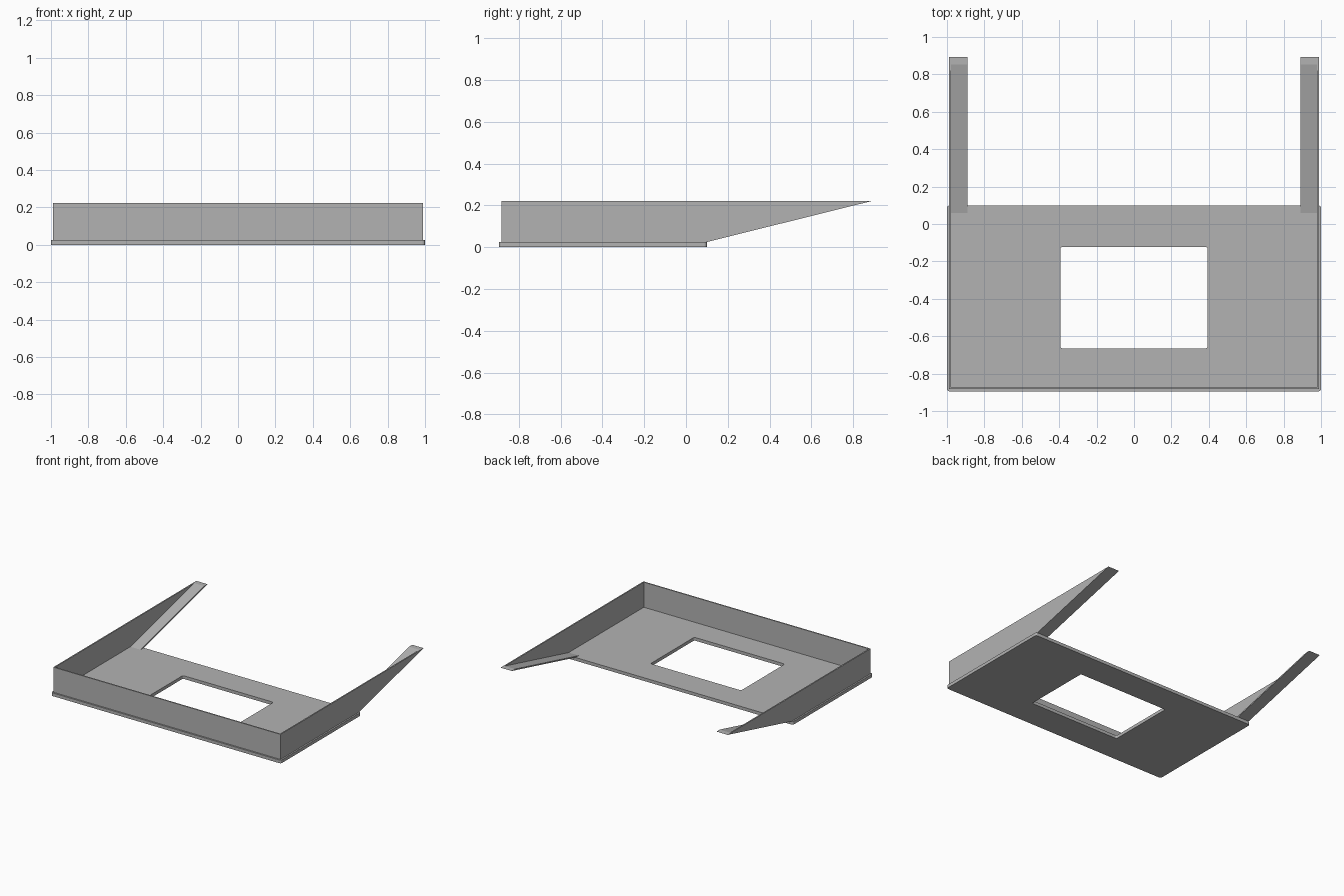
import bpy
import bmesh
from math import cos, sin, pi

if "Cube" in bpy.data.objects:
    bpy.data.objects.remove(bpy.data.objects["Cube"], do_unlink=True)

GREY = (0.45, 0.45, 0.45, 1)
grey = bpy.data.materials.new("plain grey")
grey.use_nodes = True
grey.diffuse_color = GREY
grey.node_tree.nodes["Principled BSDF"].inputs["Base Color"].default_value = GREY

FRONT, BACK = -0.895, 0.10      # base plate extent in y
THICK, TOP = 0.025, 0.222       # plate thickness, rim height
OUT, SHEET = 0.988, 0.01        # wall outer face, sheet thickness
TIP = 0.893                     # rear end of the arms


def finish(name, bm):
    bmesh.ops.recalc_face_normals(bm, faces=bm.faces)
    mesh = bpy.data.meshes.new(name)
    bm.to_mesh(mesh)
    bm.free()
    mesh.materials.append(grey)
    obj = bpy.data.objects.new(name, mesh)
    bpy.context.collection.objects.link(obj)
    return obj


def rounded_loop(bm, x, y0, y1, z, r, steps=4):
    """Rounded rectangle, symmetric in x."""
    corners = [(x - r, y1 - r), (r - x, y1 - r), (r - x, y0 + r), (x - r, y0 + r)]
    loop = []
    for i, (cx, cy) in enumerate(corners):
        for s in range(steps + 1):
            a = pi / 2 * (i + s / steps)
            loop.append(bm.verts.new((cx + r * cos(a), cy + r * sin(a), z)))
    return loop


def side_prism(name, profile, x0, x1):
    """Extrude a (y, z) profile between two x positions."""
    bm = bmesh.new()
    a = [bm.verts.new((x0, y, z)) for y, z in profile]
    b = [bm.verts.new((x1, y, z)) for y, z in profile]
    bm.faces.new(a)
    bm.faces.new(b)
    for i in range(len(a)):
        j = (i + 1) % len(a)
        bm.faces.new((a[i], a[j], b[j], b[i]))
    return finish(name, bm)


# Base plate with a rounded rectangular opening
bm = bmesh.new()
loops = [rounded_loop(bm, 1, FRONT, BACK, 0, 0.015),
         rounded_loop(bm, 1, FRONT, BACK, THICK, 0.015),
         rounded_loop(bm, 0.394, -0.665, -0.122, THICK, 0.012),
         rounded_loop(bm, 0.394, -0.665, -0.122, 0, 0.012)]
for k, lower in enumerate(loops):
    upper = loops[(k + 1) % 4]
    for i in range(len(lower)):
        j = (i + 1) % len(lower)
        bm.faces.new((lower[i], lower[j], upper[j], upper[i]))
finish("base_plate", bm)

# Front wall
wall_front = FRONT + 0.012
side_prism("front_wall", [(wall_front, THICK), (wall_front + SHEET, THICK),
                          (wall_front + SHEET, TOP), (wall_front, TOP)], -OUT, OUT)

# Side walls tapering to the rear, each with an inward sloping flange
wall = [(wall_front, THICK), (BACK, THICK), (TIP, TOP), (wall_front, TOP)]
flange = [(BACK - 0.04, THICK), (BACK, THICK), (TIP, TOP), (TIP - 0.04, TOP)]
for side, s in (("left", 1), ("right", -1)):
    side_prism(side + "_wall", wall, s * (OUT - SHEET), s * OUT)
    side_prism(side + "_flange", flange, s * 0.89, s * (OUT - SHEET))
